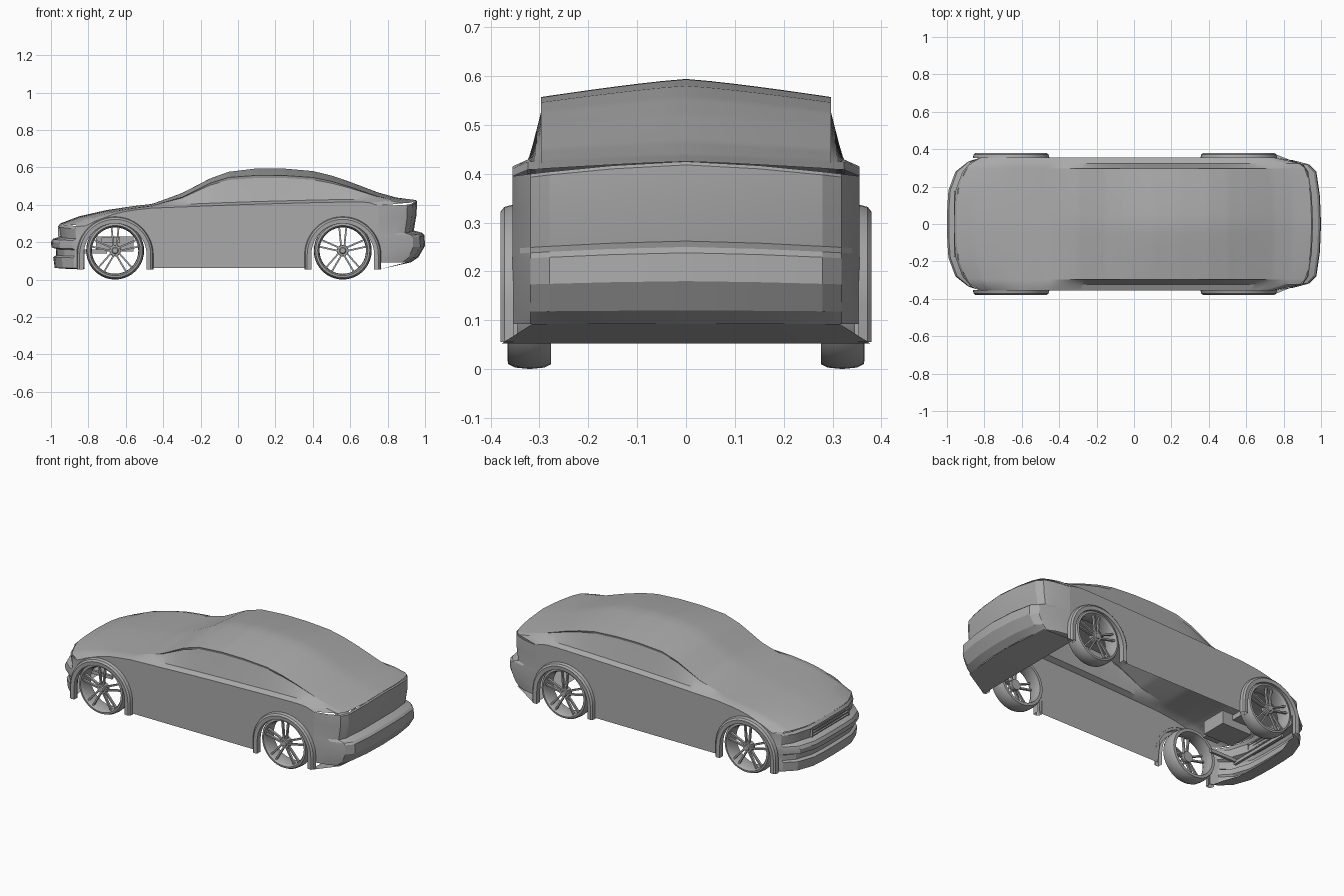
import bpy, bmesh, math
from mathutils import Matrix, Vector

if "Cube" in bpy.data.objects:
    bpy.data.objects.remove(bpy.data.objects["Cube"], do_unlink=True)

# One plain grey for the whole car
GREY = (0.4, 0.4, 0.4, 1)
paint = bpy.data.materials.new("plain_grey")
paint.use_nodes = True
paint.diffuse_color = GREY
paint.node_tree.nodes["Principled BSDF"].inputs["Base Color"].default_value = GREY


def finish(name, bm, mirror=False, angle=28):
    """Turn a bmesh into a smooth-shaded object, optionally mirrored across the car."""
    bmesh.ops.remove_doubles(bm, verts=bm.verts, dist=0.0002)
    bmesh.ops.recalc_face_normals(bm, faces=bm.faces)
    mesh = bpy.data.meshes.new(name)
    bm.to_mesh(mesh)
    bm.free()
    mesh.materials.append(paint)
    obj = bpy.data.objects.new(name, mesh)
    bpy.context.collection.objects.link(obj)
    if mirror:
        mod = obj.modifiers.new("mirror", "MIRROR")
        mod.use_axis = (False, True, False)
        mod.use_clip = True
    bpy.ops.object.select_all(action="DESELECT")
    obj.select_set(True)
    bpy.context.view_layer.objects.active = obj
    bpy.ops.object.shade_smooth_by_angle(angle=math.radians(angle))
    return obj


def add_grid(bm, rows, loop=False):
    """Skin a list of point rows with quads."""
    verts = [[bm.verts.new(p) for p in row] for row in rows]
    if loop:
        verts.append(verts[0])
    for a, b in zip(verts, verts[1:]):
        for i in range(len(a) - 1):
            bm.faces.new((a[i], a[i + 1], b[i + 1], b[i]))


def add_box(bm, centre, size, rotation=Matrix()):
    matrix = Matrix.Translation(centre) @ rotation @ Matrix.Diagonal((*size, 1))
    bmesh.ops.create_cube(bm, size=1, matrix=matrix)


def lookup(table, key):
    """Linear interpolation in a table of (key, values...)."""
    key = min(max(key, table[0][0]), table[-1][0])
    for a, b in zip(table, table[1:]):
        if key <= b[0]:
            t = (key - a[0]) / (b[0] - a[0])
            return [p + (q - p) * t for p, q in zip(a[1:], b[1:])]


WIDTH, EDGE = 0.355, 0.297
WHEELS = (-0.657, 0.56)
ARCH_Z, ARCH_R = 0.132, 0.19

# Station, shoulder height, roof edge height, centreline height
STATIONS = [
    (-.95, .285, .293, .30), (-.85, .315, .328, .338), (-.7, .35, .362, .372),
    (-.55, .372, .384, .394), (-.46, .382, .395, .404), (-.3, .388, .44, .462),
    (-.15, .394, .515, .54), (-.05, .398, .546, .576), (.1, .403, .557, .594),
    (.25, .407, .556, .593), (.4, .411, .546, .58), (.5, .413, .525, .556),
    (.6, .415, .495, .522), (.75, .415, .448, .465), (.85, .41, .427, .438),
    (.95, .395, .41, .425)]
# Plan curvature of nose and tail: distance from centre, setback
NOSE_PLAN = [(0, 0), (.1, .002), (.18, .008), (.28, .045), (.335, .085), (.355, .13)]
TAIL_PLAN = [(0, 0), (.15, -.006), (.28, -.025), (.318, -.05), (.34, -.11), (.355, -.2)]


def bend(s, y):
    """Curve a station around the nose or the tail."""
    if s < -0.6:
        return s + lookup(NOSE_PLAN, y)[0] * (-0.6 - s) / 0.35
    if s > 0.6:
        return s + lookup(TAIL_PLAN, y)[0] * (s - 0.6) / 0.35
    return s


def sill(x):
    """Lower edge of the body side, with wheel openings."""
    for wx in WHEELS:
        if abs(x - wx) < ARCH_R:
            return ARCH_Z + math.sqrt(ARCH_R ** 2 - (x - wx) ** 2)
    return 0.062


# Body shell: lower sides, shoulders, cabin sides and roof in one loft
bm = bmesh.new()
rows = []
STEPS = 114
for n in range(STEPS + 1):
    s = -0.95 + 1.9 * n / STEPS
    zs, ze, zt = lookup(STATIONS, s)
    low = sill(bend(s, WIDTH))
    row = [(WIDTH, low + (zs - low) * t) for t in (0, 0.5, 1)]
    belt = min(zs + 0.014, ze - 0.002)
    row += [(0.324, belt), (0.303, belt + (ze - belt) * 0.6),
            (EDGE - 0.004, ze - (ze - belt) * 0.1), (EDGE, ze)]
    for i in range(1, 7):
        u = 1 - i / 6
        row.append((EDGE * u, ze + (zt - ze) * (1 - u ** 1.2)))
    rows.append([(bend(s, y), y, z) for y, z in row])
add_grid(bm, rows)
finish("body_shell", bm, mirror=True)


def bumper(name, profile, plan, base, drop):
    """Sweep a vertical profile around the plan curve of one end of the car."""
    bm = bmesh.new()
    top, bottom = profile[0][1], profile[-1][1]
    rows = []
    for px, pz in profile:
        row = []
        for y, back in plan:
            out = min(1, (WIDTH - y) / 0.05)
            height = (pz - bottom) / (top - bottom)
            row.append((base + back + (px - base) * out, y,
                        pz - drop * height * (y / WIDTH) ** 1.5))
        rows.append(row)
    add_grid(bm, rows)
    return finish(name, bm, mirror=True, angle=20)


bumper("front_bumper",
       [(-.95, .30), (-.962, .285), (-.953, .228), (-.99, .218), (-1, .2), (-.997, .172),
        (-.974, .165), (-.972, .13), (-.988, .12), (-.98, .062), (-.9, .056)],
       NOSE_PLAN, -0.95, 0.015)
bumper("rear_bumper",
       [(.95, .425), (.957, .418), (.955, .35), (.94, .262), (.985, .25), (.997, .238),
        (1, .18), (.965, .12), (.925, .092)],
       TAIL_PLAN, 0.95, 0.03)

# Sloping panel beneath the tail
bm = bmesh.new()
add_grid(bm, [[(.925, 0, .092), (.90, .315, .092)], [(.745, 0, .052), (.745, .378, .052)]])
finish("rear_underpan", bm, mirror=True)

# Grille slats and surround between the nose and the bumper
bm = bmesh.new()
for z in (0.235, 0.252, 0.269):
    add_box(bm, (-0.957, 0, z), (0.012, 0.34, 0.005))
for side in (-1, 1):
    add_box(bm, (-0.955, side * 0.172, 0.252), (0.016, 0.008, 0.045))
finish("grille", bm)

# Flared wheel arches with straight legs
for label, wx in zip(("front", "rear"), WHEELS):
    bm = bmesh.new()
    rows = []
    section = [(0.168, 0.345), (0.168, 0.378), (0.19, 0.38), (0.2, 0.372), (0.205, 0.353)]
    rows.append([(wx + r, y, 0.055) for r, y in section])
    for n in range(25):
        a = math.pi * n / 24
        rows.append([(wx + r * math.cos(a), y, ARCH_Z + r * math.sin(a)) for r, y in section])
    rows.append([(wx - r, y, 0.055) for r, y in section])
    add_grid(bm, rows)
    finish(label + "_arch_flares", bm, mirror=True)


def lathe(bm, profile, wx, wz, steps=40):
    """Revolve (radius, y) points around a wheel axle."""
    rows = []
    for n in range(steps):
        a = math.tau * n / steps
        rows.append([(wx + r * math.cos(a), y, wz + r * math.sin(a)) for r, y in profile])
    add_grid(bm, rows, loop=True)


# Wheels: open barrel tyres with five pairs of spokes
AXLE = 0.155
for label, wx in zip(("front", "rear"), WHEELS):
    bm = bmesh.new()
    lathe(bm, [(.128, .276), (.145, .276), (.152, .29), (.155, .32), (.152, .35),
               (.145, .364), (.134, .366), (.13, .358), (.126, .35), (.124, .3), (.128, .276)],
          wx, AXLE)
    finish(label + "_tyres", bm, mirror=True)

    bm = bmesh.new()
    lathe(bm, [(0, .362), (.014, .362), (.018, .357), (.028, .357), (.031, .35), (.031, .325),
               (0, .325)], wx, AXLE, 20)
    for n in range(5):
        a = math.pi / 2 + math.tau * n / 5
        along = Vector((math.cos(a), 0, math.sin(a)))
        across = Vector((-math.sin(a), 0, math.cos(a)))
        for side in (-1, 1):
            start = along * 0.024 + across * side * 0.009
            end = along * 0.127 + across * side * 0.019
            mid = (start + end) / 2 + Vector((wx, 0.349, AXLE))
            turn = math.atan2((end - start).z, (end - start).x)
            add_box(bm, mid, ((end - start).length, 0.014, 0.009),
                    Matrix.Rotation(-turn, 4, "Y"))
    finish(label + "_rims", bm, mirror=True)

# Engine block and front frame seen through the open underside
bm = bmesh.new()
add_box(bm, (-0.66, 0, 0.19), (0.2, 0.16, 0.08))
add_box(bm, (-0.68, 0, 0.21), (0.1, 0.34, 0.03))
add_box(bm, (-0.88, 0, 0.14), (0.015, 0.4, 0.02))
for side in (-1, 1):
    add_box(bm, (-0.79, side * 0.19, 0.15), (0.18, 0.015, 0.02))
finish("engine_and_frame", bm)
